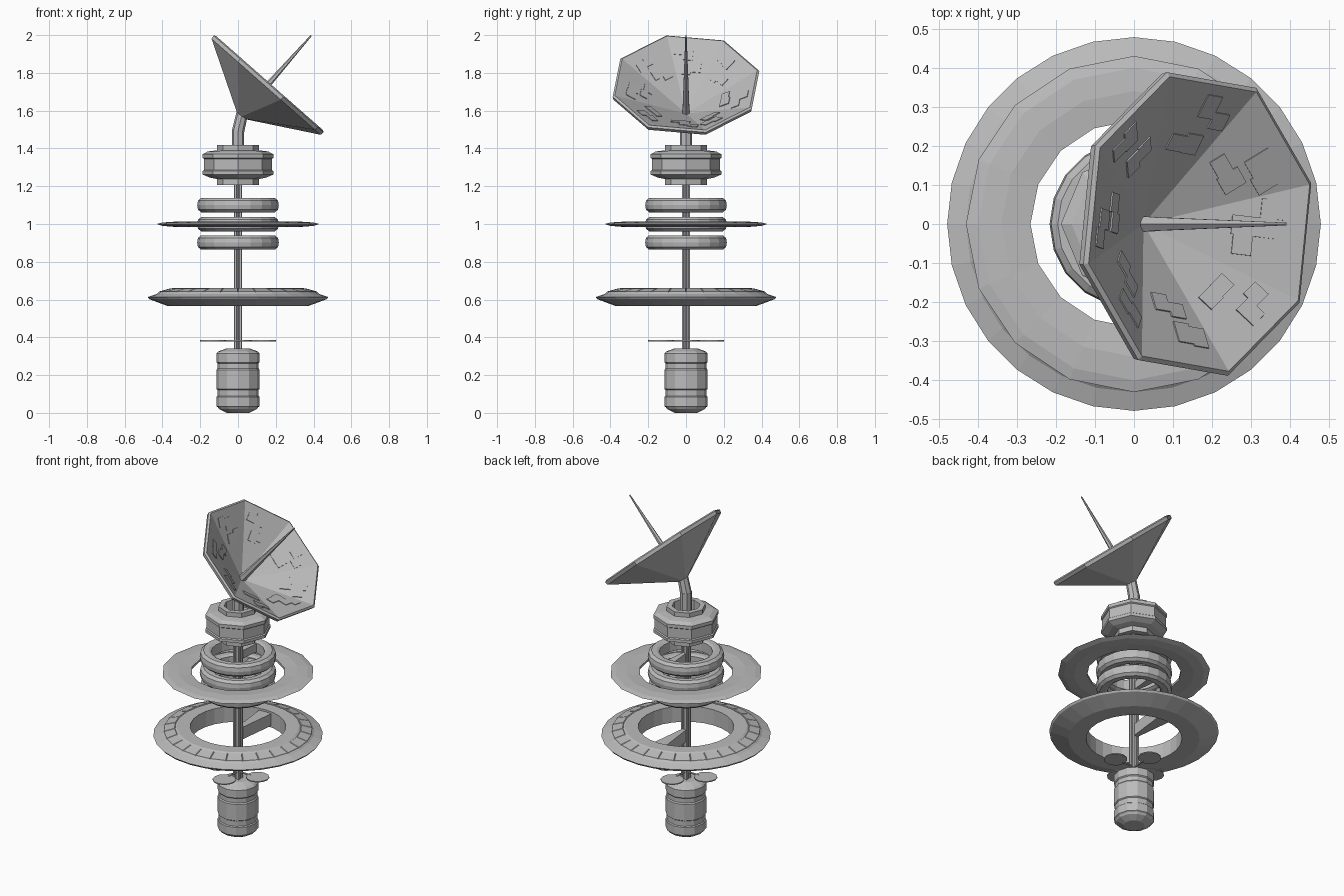
import bpy, bmesh, math, random
from mathutils import Vector, Matrix

if "Cube" in bpy.data.objects:
    bpy.data.objects.remove(bpy.data.objects["Cube"])

random.seed(4)
grey = bpy.data.materials.new("hull grey")
grey.diffuse_color = (0.5, 0.5, 0.5, 1)
grey.use_nodes = True
grey.node_tree.nodes["Principled BSDF"].inputs["Base Color"].default_value = grey.diffuse_color


def finish(name, bm, matrix=None):
    if matrix:
        bm.transform(matrix)
    bmesh.ops.recalc_face_normals(bm, faces=bm.faces)
    me = bpy.data.meshes.new(name)
    bm.to_mesh(me)
    bm.free()
    me.materials.append(grey)
    ob = bpy.data.objects.new(name, me)
    bpy.context.collection.objects.link(ob)
    return ob


def lathe(name, profile, n, start=0.0, closed=False, matrix=None, inset=None):
    """Spin (radius, z) points around z; closed makes a hollow ring, else the ends are capped."""
    bm = bmesh.new()
    rows = []
    for r, z in profile:
        rows.append([bm.verts.new((r * math.cos(start + math.tau * i / n),
                                   r * math.sin(start + math.tau * i / n), z)) for i in range(n)])
    pairs = list(zip(rows, rows[1:]))
    if closed:
        pairs.append((rows[-1], rows[0]))
    else:
        bm.faces.new(rows[0])
        bm.faces.new(rows[-1])
    bands = [[bm.faces.new((a[i], a[(i + 1) % n], b[(i + 1) % n], b[i])) for i in range(n)]
             for a, b in pairs]
    bmesh.ops.recalc_face_normals(bm, faces=bm.faces)
    if inset is not None:
        bmesh.ops.inset_individual(bm, faces=bands[inset], thickness=0.004, depth=0.004)
    return finish(name, bm, matrix)


def rod(name, a, b, r1, r2, n=8):
    a, b = Vector(a), Vector(b)
    d = b - a
    m = Matrix.Translation(a) @ d.to_track_quat('Z', 'Y').to_matrix().to_4x4()
    return lathe(name, [(r1, 0), (r2, d.length)], n, matrix=m)


def spoke(name, y, z0, z1, w0, w1):
    """Single wedge from the mast out towards +y."""
    bm = bmesh.new()
    pts = [(-w0, 0.01), (w0, 0.01), (w1, y), (-w1, y)]
    lo = [bm.verts.new((px, py, z0)) for px, py in pts]
    hi = [bm.verts.new((px, py, z1)) for px, py in pts]
    bm.faces.new(lo)
    bm.faces.new(hi)
    for i in range(4):
        j = (i + 1) % 4
        bm.faces.new((lo[i], lo[j], hi[j], hi[i]))
    return finish(name, bm)


# Base tank with two raised bands
lathe("base_tank", [(0.06, 0), (0.1, 0.02), (0.107, 0.03), (0.115, 0.035), (0.115, 0.085), (0.109, 0.09),
                    (0.109, 0.122), (0.115, 0.127), (0.115, 0.228), (0.109, 0.235), (0.109, 0.262),
                    (0.115, 0.268), (0.115, 0.315), (0.105, 0.325), (0.06, 0.342)], 12)

# Four small round pads on arms above the tank
for i in range(4):
    a = i * math.pi / 2
    c = Vector((math.cos(a), math.sin(a), 0))
    lathe("pad_%d" % i, [(0.066, 0.379), (0.066, 0.385)], 12, matrix=Matrix.Translation(c * 0.135))
    rod("pad_arm_%d" % i, c * 0.01 + Vector((0, 0, 0.382)), c * 0.09 + Vector((0, 0, 0.382)), 0.005, 0.005, 6)

# Mast core and bundled pipes
rod("mast", (0, 0, 0.335), (0, 0, 1.42), 0.018, 0.018)
for i in range(4):
    a = math.pi / 4 + i * math.pi / 2
    x, y = 0.019 * math.cos(a), 0.019 * math.sin(a)
    rod("mast_pipe_%d" % i, (x, y, 0.34), (x, y, 1.42), 0.009, 0.009, 6)

# Bent neck up to the dish
rod("lower_neck", (0, 0, 1.36), (0, 0, 1.50), 0.033, 0.033)
rod("upper_neck", (0, 0, 1.49), (0.022, 0, 1.585), 0.033, 0.031)

# Large lower ring with inset panels on its sloped top, and its one spoke
lathe("large_ring", [(0.27, 0.565), (0.37, 0.565), (0.47, 0.602), (0.478, 0.613), (0.43, 0.63),
                     (0.42, 0.638), (0.355, 0.656), (0.345, 0.662), (0.27, 0.662)],
      28, closed=True, inset=5)
spoke("large_ring_spoke", 0.29, 0.575, 0.65, 0.012, 0.045)

# Three stacked rings with rounded rims
for i, z in enumerate((0.902, 0.999, 1.1)):
    lathe("stack_ring_%d" % i, [(0.15, z - 0.03), (0.165, z - 0.038), (0.195, z - 0.038), (0.212, z - 0.024),
                                (0.216, z), (0.212, z + 0.024), (0.195, z + 0.038), (0.165, z + 0.038),
                                (0.15, z + 0.03)], 20, closed=True)
    spoke("stack_spoke_%d" % i, 0.16, z - 0.025, z + 0.025, 0.01, 0.025)

# Thin wide disc ring
lathe("thin_ring", [(0.265, 0.992), (0.34, 0.985), (0.40, 0.99), (0.43, 1.0), (0.40, 1.008),
                    (0.34, 1.012), (0.265, 1.006)], 16, closed=True)

# Eight-sided hollow module
lathe("octagon_module", [(0.08, 1.207), (0.112, 1.207), (0.112, 1.238), (0.15, 1.246), (0.187, 1.262),
                         (0.187, 1.28), (0.18, 1.285), (0.18, 1.345), (0.187, 1.35), (0.187, 1.37),
                         (0.16, 1.384), (0.112, 1.39), (0.112, 1.417), (0.08, 1.417)], 8, closed=True)
spoke("module_spoke", 0.1, 1.25, 1.37, 0.012, 0.025)

# Tilted eight-sided dish
N, OFFSET = 8, math.radians(15)
tilt = Matrix.Translation((0.02, 0, 1.58)) @ Matrix.Rotation(math.atan2(0.66, 0.75), 4, 'Y')
lathe("dish", [(0.022, -0.012), (0.398, 0.195), (0.402, 0.215), (0.39, 0.222), (0.01, 0.012)],
      N, start=OFFSET, matrix=tilt)


# Thin stepped plates lying on the inside facets of the dish
def inner_point(k, s, t, lift):
    corner = [Vector((0.39 * math.cos(OFFSET + math.tau * q / N),
                      0.39 * math.sin(OFFSET + math.tau * q / N), 0.212)) for q in (k, k + 1)]
    foot = Vector((0, 0, 0.0065))
    mid, across = (corner[0] + corner[1]) / 2, (corner[1] - corner[0]).normalized()
    normal = (corner[0]).cross(corner[1]).normalized()
    return foot + mid * s + across * t + normal * lift


for k in range(N):
    bm = bmesh.new()
    for base, side in ((0.5, 0.0), (0.7, random.choice((-0.05, 0.05)))):
        for j in range(2):
            s0 = base + random.uniform(0, 0.08)
            s1 = s0 + random.uniform(0.1, 0.17)
            t0 = side - 0.05 + j * 0.05
            t1 = t0 + 0.05
            quad = [(s0, t0), (s0, t1), (s1, t1), (s1, t0)]
            lo = [bm.verts.new(inner_point(k, s, t, -0.002)) for s, t in quad]
            hi = [bm.verts.new(inner_point(k, s, t, 0.006)) for s, t in quad]
            bm.faces.new(hi)
            bm.faces.new(lo)
            for i in range(4):
                m = (i + 1) % 4
                bm.faces.new((lo[i], lo[m], hi[m], hi[i]))
    finish("dish_plates_%d" % k, bm, tilt)

# Tapering antenna spike at the dish centre
lathe("dish_spike", [(0.024, 0.0), (0.02, 0.06), (0.004, 0.557)], 6, matrix=tilt)
